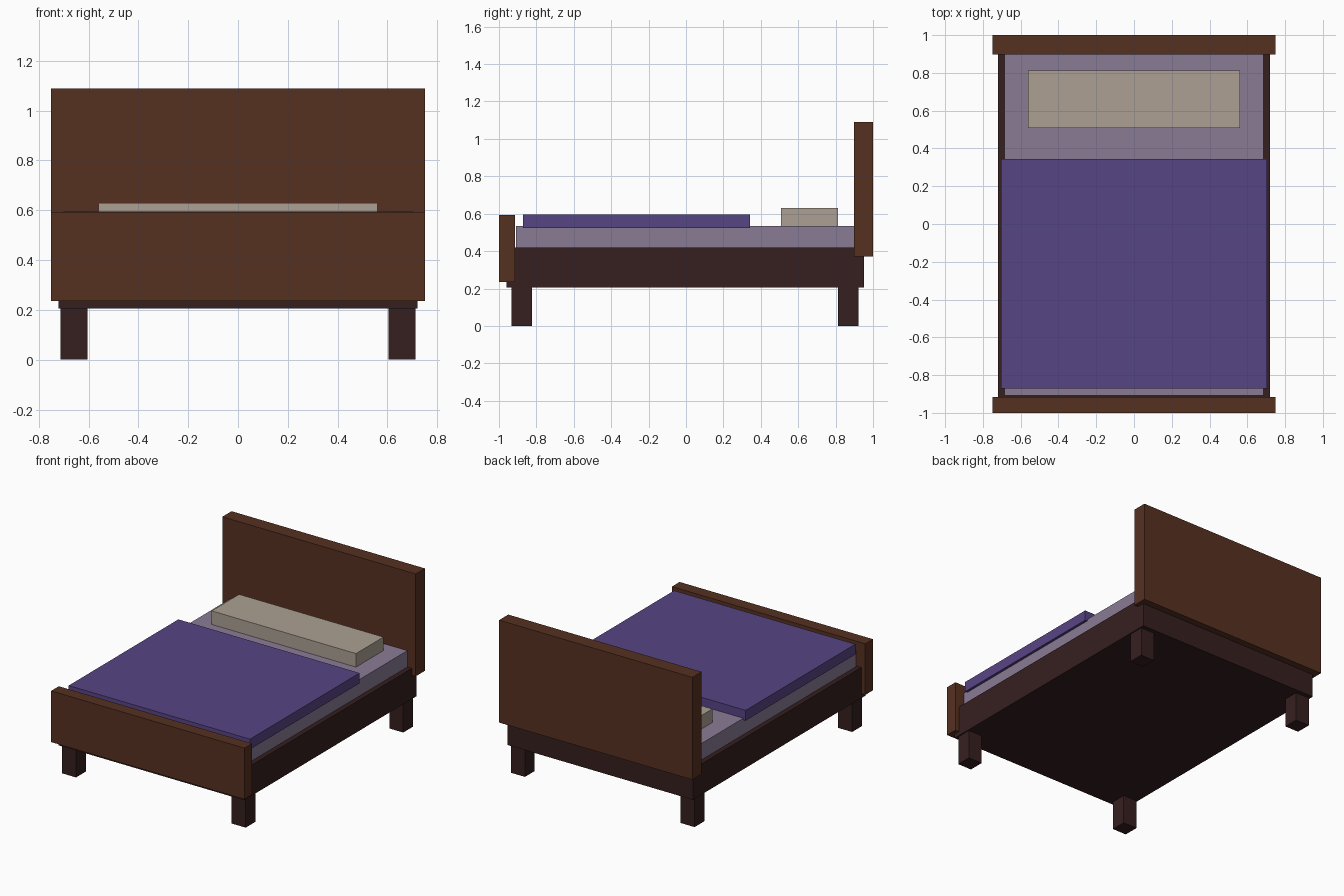
import bpy
import bmesh

if "Cube" in bpy.data.objects:
    bpy.data.objects.remove(bpy.data.objects["Cube"])


def material(name, rgb):
    """Flat colour given as 0-255 sRGB."""
    mat = bpy.data.materials.new(name)
    mat.diffuse_color = [(c / 255) ** 2.2 for c in rgb] + [1]
    mat.use_nodes = True
    mat.node_tree.nodes["Principled BSDF"].inputs["Base Color"].default_value = mat.diffuse_color
    return mat


def box(name, x, y, z, mat):
    """Box spanning the (min, max) ranges on each axis."""
    mesh = bpy.data.meshes.new(name)
    bm = bmesh.new()
    bmesh.ops.create_cube(bm, size=1)
    for v in bm.verts:
        v.co = [lo + (hi - lo) * (c + 0.5) for c, (lo, hi) in zip(v.co, (x, y, z))]
    bm.to_mesh(mesh)
    bm.free()
    mesh.materials.append(mat)
    obj = bpy.data.objects.new(name, mesh)
    bpy.context.collection.objects.link(obj)
    return obj


board = material("board_wood", (87, 52, 38))
dark = material("dark_wood", (57, 36, 36))
sheet = material("sheet", (137, 122, 148))
purple = material("blanket_cloth", (88, 70, 132))
linen = material("pillow_cloth", (171, 159, 146))

# Wooden frame and end boards
box("bed_frame", (-0.72, 0.72), (-0.96, 0.952), (0.205, 0.42), dark)
box("headboard", (-0.75, 0.75), (0.898, 1.0), (0.372, 1.09), board)
box("footboard", (-0.75, 0.75), (-1.0, -0.915), (0.235, 0.594), board)

# Bedding
box("mattress", (-0.685, 0.685), (-0.908, 0.9), (0.42, 0.535), sheet)
box("blanket", (-0.703, 0.703), (-0.872, 0.343), (0.523, 0.595), purple)
box("pillow", (-0.56, 0.56), (0.508, 0.812), (0.535, 0.63), linen)

# Four legs
for end, y in (("front", -0.878), ("back", 0.868)):
    for side, x in (("left", -0.658), ("right", 0.658)):
        box(f"{end}_{side}_leg", (x - 0.054, x + 0.054), (y - 0.054, y + 0.054),
            (0, 0.205), dark)
